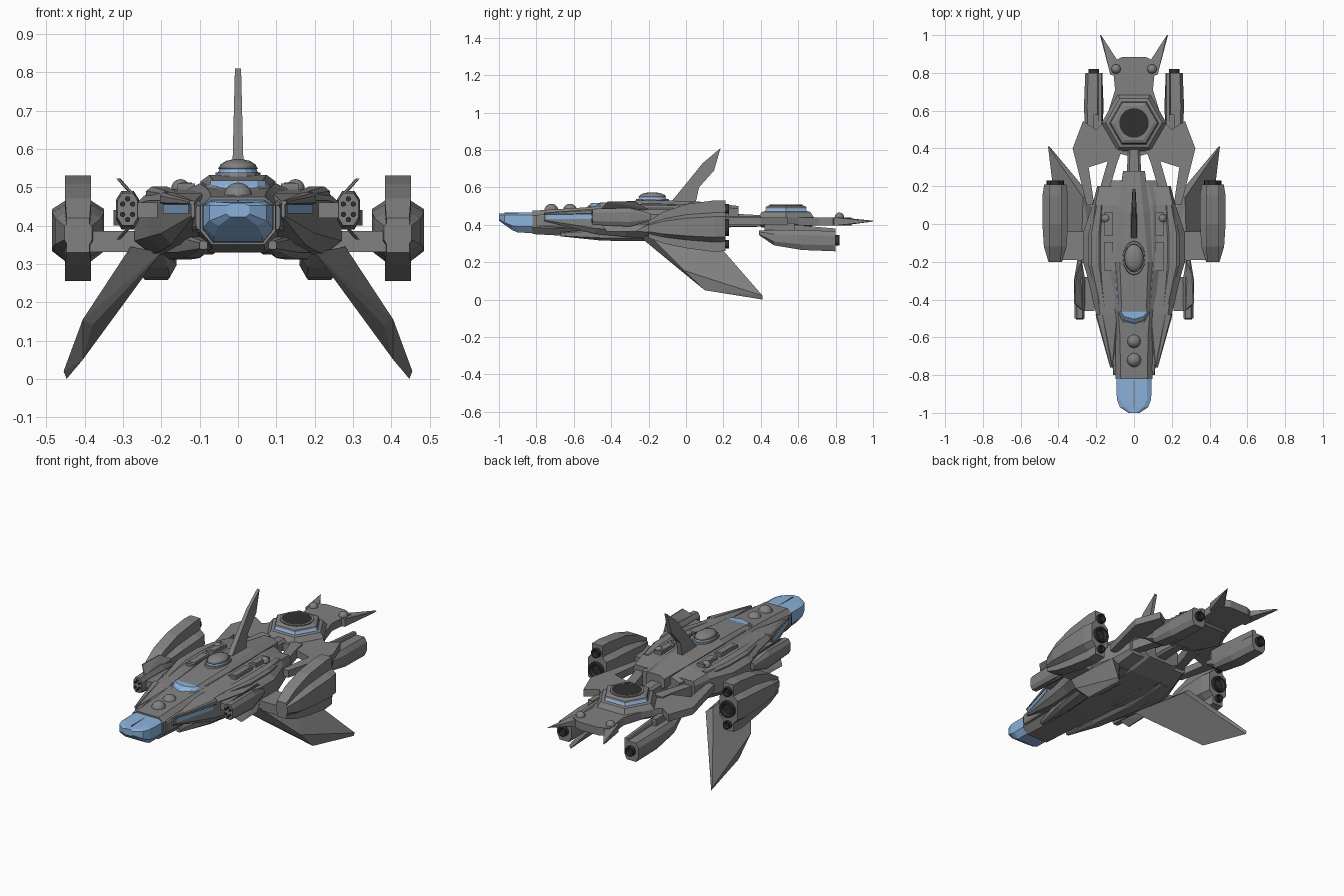
import bpy, bmesh, math
from mathutils import Vector


def material(name, color):
    m = bpy.data.materials.new(name)
    m.diffuse_color = color
    return m


GREY = material("hull_grey", (0.22, 0.22, 0.22, 1))
BLUE = material("glass_blue", (0.26, 0.45, 0.72, 1))
DARK = material("dark_metal", (0.03, 0.03, 0.03, 1))


def finish(bm, name, mat=GREY, mirror=False, smooth=False):
    bmesh.ops.recalc_face_normals(bm, faces=bm.faces)
    me = bpy.data.meshes.new(name)
    for f in bm.faces:
        f.smooth = smooth
    bm.to_mesh(me)
    bm.free()
    ob = bpy.data.objects.new(name, me)
    bpy.context.collection.objects.link(ob)
    me.materials.append(mat)
    if mirror:
        ob.modifiers.new("Mirror", 'MIRROR').use_mirror_merge = False
    return ob


def rings(name, loops, **kw):
    """Skin a list of equal-length point loops and cap both ends."""
    bm = bmesh.new()
    vs = [[bm.verts.new(p) for p in loop] for loop in loops]
    n = len(vs[0])
    for a, b in zip(vs, vs[1:]):
        for i in range(n):
            j = (i + 1) % n
            bm.faces.new((a[i], a[j], b[j], b[i]))
    bm.faces.new(vs[0])
    bm.faces.new(vs[-1])
    return finish(bm, name, **kw)


def loft(name, rows, cx=0, **kw):
    """Octagonal hull; row = y, top/middle/bottom half width, 4 heights, optional centre x."""
    loops = []
    for r in rows:
        y, wt, wm, wb, zb, zl, zh, zt = r[:8]
        c = r[8] if len(r) > 8 else cx
        half = [(wt, zt), (wm, zh), (wm, zl), (wb, zb)]
        loops.append([(c + x, y, z) for x, z in half] + [(c - x, y, z) for x, z in half[::-1]])
    return rings(name, loops, **kw)


def plate(name, pts, z0, z1, **kw):
    return rings(name, [[(x, y, z) for x, y in pts] for z in (z0, z1)], **kw)


def turned(name, c, steps, n=24, axis='z', sy=1, **kw):
    """Stack of regular polygons (radius, offset) along an axis."""
    loops = []
    for r, h in steps:
        ring = []
        for i in range(n):
            a = 2 * math.pi * i / n
            u, v = r * math.cos(a), r * math.sin(a)
            p = (u, v * sy, h) if axis == 'z' else (u, h, v)
            ring.append(Vector(c) + Vector(p))
        loops.append(ring)
    return rings(name, loops, **kw)


def hull(name, pts, **kw):
    bm = bmesh.new()
    for p in pts:
        bm.verts.new(p)
    bmesh.ops.convex_hull(bm, input=bm.verts)
    bmesh.ops.dissolve_limit(bm, angle_limit=0.02, verts=bm.verts, edges=bm.edges)
    return finish(bm, name, **kw)


def box(name, c, s, **kw):
    return hull(name, [(c[0] + i * s[0] / 2, c[1] + j * s[1] / 2, c[2] + k * s[2] / 2)
                       for i in (-1, 1) for j in (-1, 1) for k in (-1, 1)], **kw)


def dome(name, c, r, **kw):
    turned(name, c, [(r * math.cos(t * math.pi / 12), r * math.sin(t * math.pi / 12))
                     for t in (-1, 0, 1, 2, 3, 4, 5, 5.8)], n=16, smooth=True, **kw)


# Nose glass and central fuselage
loft("nose_glass", [(-1, .015, .03, .02, .422, .43, .452, .459),
                    (-.97, .05, .075, .05, .40, .412, .453, .461),
                    (-.93, .07, .09, .063, .372, .395, .453, .463),
                    (-.9, .07, .092, .066, .358, .39, .453, .464),
                    (-.76, .07, .093, .066, .355, .39, .453, .468)], mat=BLUE)
box("nose_glass_rib", (0, -.89, .463), (.004, .16, .006))
loft("fuselage", [(-.82, .07, .098, .068, .35, .385, .45, .475),
                  (-.58, .075, .105, .07, .337, .38, .46, .49),
                  (-.45, .085, .12, .09, .33, .38, .47, .50),
                  (-.25, .1, .16, .1, .33, .38, .48, .51),
                  (.1, .1, .16, .1, .33, .38, .47, .50),
                  (.23, .07, .12, .08, .37, .39, .46, .48)])
loft("nose_side_rail", [(-.8, .006, .01, .006, .39, .40, .445, .452, .1),
                        (-.5, .008, .014, .008, .38, .39, .47, .48, .118)], mirror=True)

# Raised spine with windshield
loft("spine", [(-.535, .05, .07, .07, .46, .47, .48, .49),
               (-.46, .065, .085, .085, .46, .47, .50, .518),
               (-.2, .075, .098, .1, .46, .47, .515, .532),
               (.06, .05, .085, .09, .46, .47, .505, .525),
               (.28, .03, .058, .055, .43, .44, .485, .5)])
# Curved glass strip wrapped around the spine's front
outer = [(-.072, -.48), (-.05, -.508), (0, -.522), (.05, -.508), (.072, -.48)]
rings("windshield", [[(x, y + dy, z) for x, y in outer + [(.06, -.455), (-.06, -.455)]]
                     for dy, z in ((-.01, .487), (0, .503), (.018, .517))], mat=BLUE)
loft("spine_side_window", [(-.42, .003, .004, .003, .492, .495, .504, .506, .083),
                           (-.24, .003, .004, .003, .497, .50, .511, .514, .094)], mat=BLUE, mirror=True)
turned("turret_base", (0, -.18, 0), [(.062, .52), (.058, .538)], n=16, sy=1.5)
turned("turret_glass", (0, -.18, 0), [(.052, .538), (.048, .548)], n=16, sy=1.45, mat=BLUE)
turned("turret_cap", (0, -.18, 0), [(.052, .548), (.045, .56), (.03, .569), (.012, .573)], n=16, sy=1.45, smooth=True)
for y in (-.62, -.72):
    dome("nose_dome", (0, y, .474), .038)
dome("deck_dome", (.15, .03, .497), .024, mirror=True)

# Tail fin in two convex pieces
for nm, prof in (("fin_root", [(-.09, .51), (.05, .51), (.07, .6), (.005, .625)]),
                 ("fin_tip", [(.005, .625), (.07, .6), (.15, .69), (.185, .81), (.09, .73)])):
    hull(nm, [(s * (.015 - .025 * (z - .53)), y, z) for y, z in prof for s in (-1, 1)])

# Side hulls, windows, keels and deck hatches
loft("side_hull", [(-.76, .002, .004, .002, .42, .425, .456, .46, .118),
                   (-.48, .045, .065, .04, .35, .38, .465, .485, .135),
                   (-.32, .06, .095, .06, .335, .37, .465, .492, .14),
                   (-.2, .08, .125, .08, .325, .36, .455, .495, .145),
                   (-.05, .08, .125, .08, .325, .36, .455, .495, .145),
                   (.1, .07, .085, .06, .34, .37, .46, .49, .135),
                   (.2, .05, .06, .04, .37, .39, .45, .475, .135)], mirror=True)
plate("side_window", [(.122, -.745), (.1285, -.745), (.1955, -.505), (.186, -.505)], .432, .455, mat=BLUE, mirror=True)
loft("side_hull_brow", [(-.76, .003, .006, .003, .455, .457, .462, .465, .12),
                        (-.48, .015, .022, .02, .457, .46, .478, .486, .182)], mirror=True)
loft("lower_keel", [(-.67, .005, .01, .005, .338, .34, .355, .36, .09),
                    (-.45, .03, .04, .02, .315, .33, .37, .38, .12),
                    (-.2, .04, .05, .03, .312, .33, .37, .38, .15),
                    (.08, .03, .04, .02, .335, .34, .37, .38, .15)], mirror=True)
loft("shoulder_armour", [(-.45, .01, .015, .015, .45, .46, .48, .486, .165),
                         (-.22, .02, .035, .035, .44, .45, .49, .502, .205),
                         (-.05, .02, .035, .035, .44, .45, .49, .502, .205),
                         (.1, .012, .02, .02, .44, .45, .48, .495, .185)], mirror=True)
for y, ln in ((-.17, .15), (.0, .12)):
    box("deck_hatch", (.135, y, .5), (.045, ln, .02), mirror=True)
    box("deck_hatch_inset", (.135, y, .508), (.03, ln - .03, .008), mirror=True)

# Drooping wings
hull("wing", [(.28, -.2, .345), (.405, -.01, .155), (.415, .1, .1), (.455, .41, .02), (.27, .14, .33),
              (.2, -.24, .33), (.38, -.01, .14), (.405, .1, .05), (.447, .41, .0), (.23, .15, .295)], mirror=True)

# Outboard engine nacelles
loops = []
for y, n, w, zt, zb in ((-.2, .03, .036, .42, .33), (-.12, .034, .06, .47, .30), (0, .034, .068, .51, .275),
                        (.15, .034, .068, .53, .255), (.21, .032, .058, .53, .26)):
    m, h = .385, zt - .385
    d = m - zb
    half = [(n, zt), (n, m + h * .55), (w, m + h * .4), (w, m - d * .4), (n, m - d * .6), (n, zb)]
    loops.append([(.417 + x, y, z) for x, z in half] + [(.417 - x, y, z) for x, z in half[::-1]])
rings("nacelle", loops, mirror=True)
for z, r in ((.385, .046), (.485, .026), (.296, .022)):
    turned("nacelle_nozzle", (.417, .2, z), [(r, 0), (r, .03), (r * .75, .03), (r * .6, .012)],
           n=16, axis='y', mat=DARK, mirror=True)
box("nacelle_strut", (.315, -.115, .358), (.15, .15, .055), mirror=True)

# Rocket pods with splayed fins
loft("rocket_pod", [(-.5, .014, .026, .014, .40, .42, .465, .485), (-.3, .016, .03, .016, .39, .415, .468, .49),
                    (-.19, .006, .012, .006, .42, .43, .45, .46)], cx=.288, mirror=True)
for i in range(6):
    a = math.pi * i / 3
    turned("rocket_tube", (.288 + .015 * math.sin(a), -.506, .4425 + .027 * math.cos(a)),
           [(.007, 0), (.007, .03)], n=10, axis='y', mat=DARK, mirror=True)
for s in (-1, 1):
    hull("pod_fin", [(x + t, y, .443 + s * z) for x, y, z in
                     [(.27, -.46, .035), (.28, -.2, .04), (.315, -.42, .08), (.31, -.27, .08)]
                     for t in (-.003, .003)], mirror=True)
box("pod_mount", (.245, -.37, .44), (.07, .18, .04), mirror=True)

# Rear deck, horns and swept arms
deck = [(.03, .36), (.1, .38), (.15, .55), (.1, .71), (.115, .86), (.06, .885)]
plate("rear_deck", deck + [(-x, y) for x, y in deck[::-1]], .395, .44)
hull("tail_horn", [(.125, .79, .395), (.125, .79, .44), (.08, .78, .395), (.08, .78, .44), (.09, .87, .40),
                   (.09, .87, .435), (.18, 1, .417), (.174, 1, .422)], mirror=True)
dome("tail_dome", (.095, .82, .44), .025, mirror=True)
plate("rear_outer_arm", [(.1, .44), (.14, .56), (.2, .5), (.27, .545), (.325, .4), (.25, .1), (.21, .1),
                         (.24, .3), (.13, .335)], .40, .44, mirror=True)
plate("rear_inner_arm", [(.06, .4), (.13, .4), (.14, .33), (.2, .12), (.16, .08), (.09, .32)], .39, .447, mirror=True)
loft("rear_spar", [(.15, .03, .045, .03, .385, .40, .45, .465), (.42, .02, .03, .02, .39, .40, .44, .45)])

# Landing ring on the rear deck
turned("ring_base", (0, .535, 0), [(.15, .385), (.172, .40), (.172, .44), (.15, .468), (.135, .472)], n=6)
turned("ring_glass", (0, .535, 0), [(.132, .471), (.12, .488)], n=6, mat=BLUE)
turned("ring_cap", (0, .535, 0), [(.128, .487), (.124, .496), (.105, .503)], n=6)
turned("ring_rim", (0, .535, 0), [(.088, .495), (.088, .508), (.078, .508), (.078, .5)], n=32)
turned("ring_disc", (0, .535, 0), [(.079, .495), (.079, .507)], n=32, mat=DARK)

# Underslung rear engines
loft("rear_engine", [(.39, .02, .03, .015, .345, .35, .362, .37), (.47, .03, .045, .03, .29, .31, .35, .372),
                     (.62, .035, .052, .035, .265, .295, .345, .372), (.8, .03, .045, .03, .258, .29, .34, .365)],
     cx=.213, mirror=True)
loft("rear_engine_rail", [(.45, .008, .012, .008, .34, .35, .40, .41, .18), (.8, .008, .012, .008, .34, .35, .375, .38, .18)],
     mirror=True)
turned("rear_nozzle", (.213, .79, .316), [(.028, 0), (.028, .03), (.02, .03), (.016, .015)],
       n=16, axis='y', mat=DARK, mirror=True)
box("rear_engine_pylon", (.2, .5, .385), (.03, .16, .05), mirror=True)
